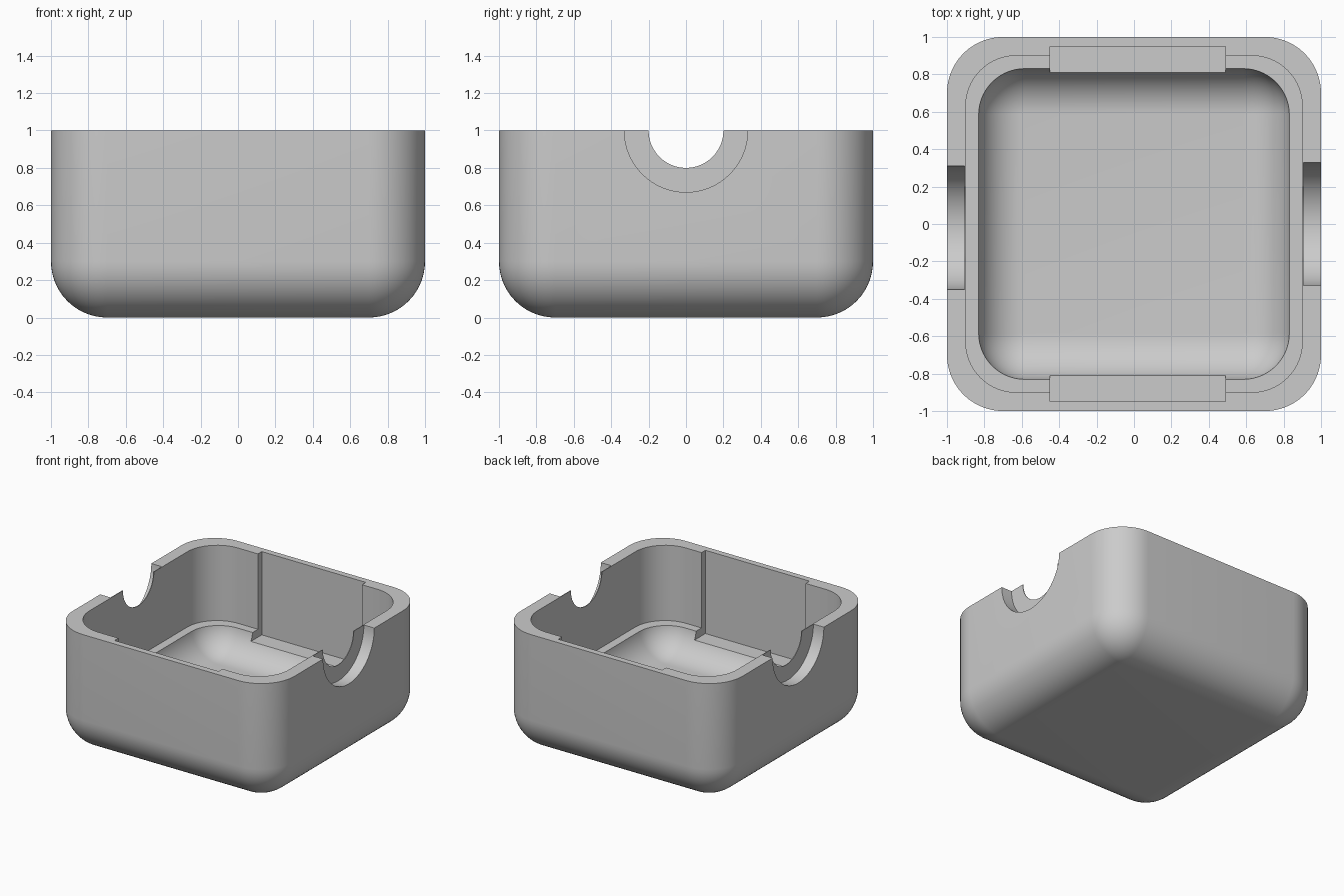
import bpy, bmesh, math
from mathutils import Matrix, Vector

cube = bpy.data.objects.get("Cube")
if cube:
    bpy.data.objects.remove(cube, do_unlink=True)

grey = bpy.data.materials.new("light_grey")
grey.use_nodes = True
colour = (0.6, 0.6, 0.6, 1)
grey.diffuse_color = colour
grey.node_tree.nodes["Principled BSDF"].inputs["Base Color"].default_value = colour

ARC = 14  # segments per quarter turn


def to_object(name, bm):
    bmesh.ops.recalc_face_normals(bm, faces=bm.faces)
    mesh = bpy.data.meshes.new(name)
    bm.to_mesh(mesh)
    bm.free()
    mesh.materials.append(grey)
    obj = bpy.data.objects.new(name, mesh)
    bpy.context.collection.objects.link(obj)
    return obj


def rounded_tub(name, half, radius, bottom, top, fillet):
    """Rounded square block, optionally with a ball-rounded lower edge."""
    core = half - radius
    if fillet:
        angles = [math.pi / 2 * i / ARC for i in range(ARC + 1)]
        levels = [(radius * math.sin(a), bottom + radius * (1 - math.cos(a))) for a in angles]
    else:
        levels = [(radius, bottom)]
    levels.append((radius, top))
    bm = bmesh.new()
    rings = []
    for r, z in levels:
        ring = []
        for q, (sx, sy) in enumerate(((1, 1), (-1, 1), (-1, -1), (1, -1))):
            for i in range(ARC + 1):
                a = math.pi / 2 * (q + i / ARC)
                ring.append(bm.verts.new((sx * core + r * math.cos(a),
                                          sy * core + r * math.sin(a), z)))
        rings.append(ring)
    n = len(rings[0])
    for low, high in zip(rings, rings[1:]):
        for i in range(n):
            j = (i + 1) % n
            bm.faces.new((low[i], low[j], high[j], high[i]))
    bm.faces.new(rings[0])
    bm.faces.new(rings[-1])
    bmesh.ops.remove_doubles(bm, verts=bm.verts, dist=1e-5)
    return to_object(name, bm)


def box(name, low, high):
    low, high = Vector(low), Vector(high)
    bm = bmesh.new()
    bmesh.ops.create_cube(bm, size=1, matrix=Matrix.Translation((low + high) / 2)
                          @ Matrix.Diagonal((*(high - low), 1)))
    return to_object(name, bm)


def cross_rod(name, radius, x0, x1, y):
    bm = bmesh.new()
    bmesh.ops.create_cone(bm, cap_ends=True, segments=64, radius1=radius, radius2=radius,
                          depth=abs(x1 - x0),
                          matrix=Matrix.Translation(((x0 + x1) / 2, y, 1))
                          @ Matrix.Rotation(math.pi / 2, 4, "Y"))
    return to_object(name, bm)


# Outer shell of the case
case = rounded_tub("case_bottom", 1.0, 0.3, 0.0, 1.0, True)

# Main cavity above the ledge, and the rounded well below it
cutters = [rounded_tub("cavity_cutter", 0.9, 0.27, 0.385, 1.2, False),
           rounded_tub("well_cutter", 0.835, 0.25, 0.18, 0.6, True)]

# Front and back wall slots
for side, y0, y1 in (("front", -0.95, -0.6), ("back", 0.6, 0.95)):
    cutters.append(box(side + "_slot_cutter", (-0.45, y0, 0.32), (0.49, y1, 1.3)))

# Cable openings with a wider outer recess in both side walls
for side, s, y in (("left", 1, 0.0), ("right", -1, -0.02)):
    cutters.append(cross_rod(side + "_recess_cutter", 0.33, s * 0.906, s * 1.2, y))
    cutters.append(cross_rod(side + "_opening_cutter", 0.2, s * 0.7, s * 1.3, 0.0))

bpy.context.view_layer.objects.active = case
for cutter in cutters:
    cutter.hide_render = True
    mod = case.modifiers.new(cutter.name, "BOOLEAN")
    mod.operation = "DIFFERENCE"
    mod.solver = "EXACT"
    mod.object = cutter
    bpy.ops.object.modifier_apply(modifier=mod.name)
for cutter in cutters:
    bpy.data.objects.remove(cutter, do_unlink=True)

# Smooth curves, crisp edges
for obj in bpy.context.selected_objects:
    obj.select_set(False)
case.select_set(True)
bpy.ops.object.shade_smooth_by_angle(angle=math.radians(30))
